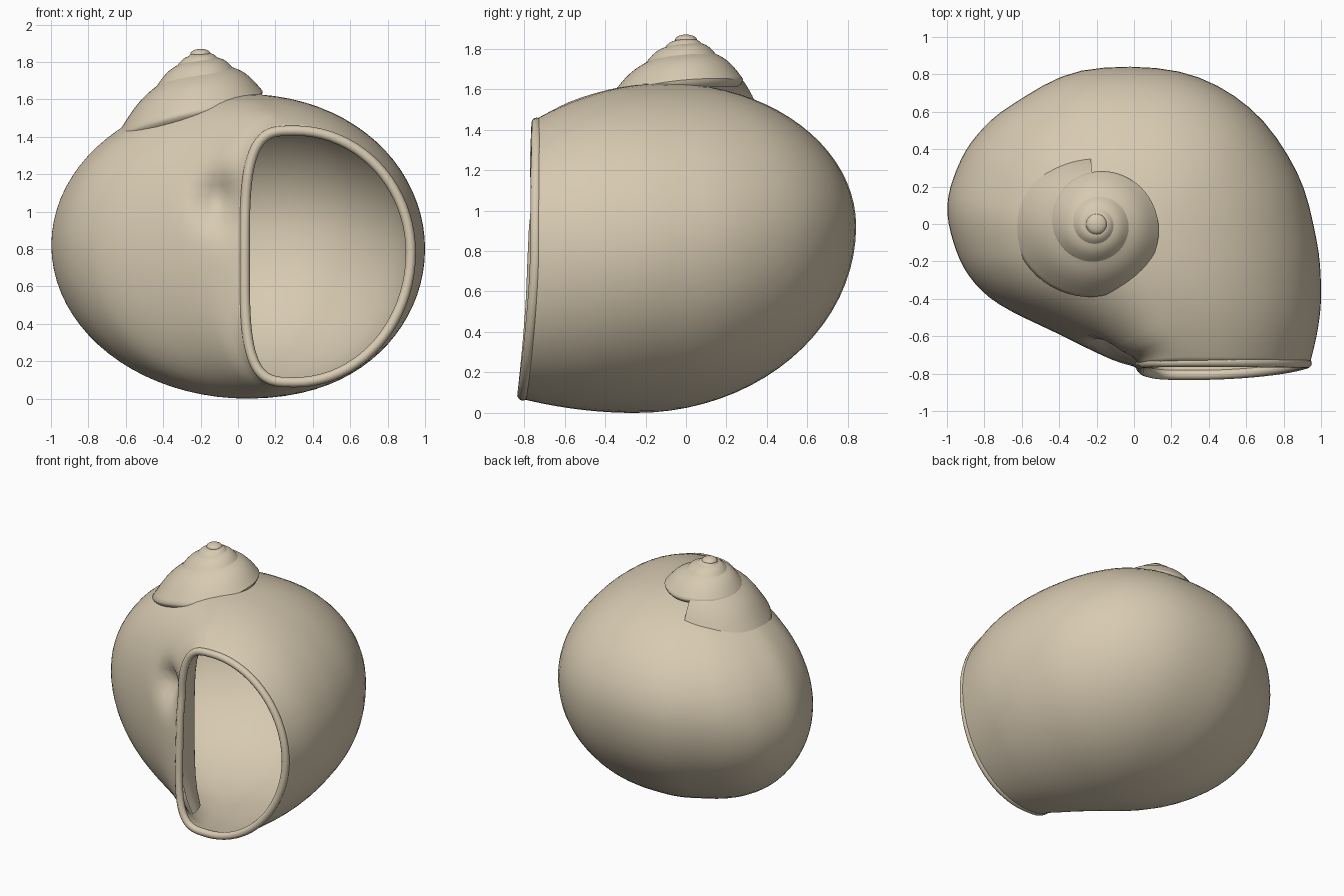
import bpy, bmesh, math
from mathutils import Vector

if "Cube" in bpy.data.objects:
    bpy.data.objects.remove(bpy.data.objects["Cube"])

mat = bpy.data.materials.new("shell_tan")
mat.diffuse_color = (0.68, 0.59, 0.44, 1)
mat.use_nodes = True
mat.node_tree.nodes["Principled BSDF"].inputs["Base Color"].default_value = mat.diffuse_color


def make(name, verts, faces, angle=50):
    me = bpy.data.meshes.new(name)
    me.from_pydata(verts, [], faces)
    bm = bmesh.new()
    bm.from_mesh(me)
    bmesh.ops.remove_doubles(bm, verts=bm.verts, dist=0.0004)
    bm.to_mesh(me)
    bm.free()
    ob = bpy.data.objects.new(name, me)
    bpy.context.collection.objects.link(ob)
    me.materials.append(mat)
    bpy.ops.object.select_all(action='DESELECT')
    ob.select_set(True)
    bpy.context.view_layer.objects.active = ob
    bpy.ops.object.shade_smooth_by_angle(angle=math.radians(angle))
    return ob


def grid_faces(rows, cols):
    return [(k * cols + j, k * cols + j + 1, (k + 1) * cols + j + 1, (k + 1) * cols + j)
            for k in range(rows - 1) for j in range(cols - 1)]


def catmull(pts, v):
    i = min(int(v), len(pts) - 2)
    f = v - i
    a, b, c, d = [Vector(pts[max(0, min(len(pts) - 1, i + o))]) for o in (-1, 0, 1, 2)]
    return 0.5 * (2 * b + (c - a) * f + (2 * a - 5 * b + 4 * c - d) * f * f
                  + (3 * b - a - 3 * c + d) * f ** 3)


# Body whorl: widest outline from outer lip round the back to inner lip;
# the last value says how far each meridian's ends move from mouth to body centre
outline = [(.94, -.752, .78, 0), (.985, -.55, .80, .3), (1.0, -.35, .80, .6),
           (.975, -.08, .82, .85), (.87, .28, .85, 1), (.62, .62, .90, 1),
           (.24, .815, .92, 1), (-.28, .82, .92, 1), (-.65, .64, .90, 1),
           (-.84, .475, .85, 1), (-.945, .30, .82, 1), (-.998, .10, .82, 1),
           (-.965, -.10, .82, 1), (-.88, -.28, .82, 1), (-.72, -.43, .80, .85),
           (-.40, -.59, .78, .6), (-.12, -.725, .75, .3), (.02, -.765, .75, 0)]
SUB, COLS = 4, 41


def meridian(v):
    x, y, z, m = catmull(outline, v)
    m = max(0.0, min(1.0, m))
    top = Vector((.30 - .28 * m, -.745 + .645 * m, 1.45 + .18 * (1 - (1 - m) ** 2)))
    low = Vector((.30 - .25 * m, -.815 + .565 * m, .07 * (1 - m) ** 2))
    p = 1 - .45 * max(0.0, (v - (len(outline) - 3)) / 2) ** 2
    pts = []
    for j in range(COLS):
        t = math.pi / 2 - math.pi * j / (COLS - 1)
        end = top if t >= 0 else low
        c, s = max(0.0, math.cos(t)) ** p, abs(math.sin(t)) ** p
        if j in (0, COLS - 1):
            c = 0.0
        # the mouth itself stays close to a leaning plane
        w = max(0.0, 1 - m / .3)
        cy = c * (1 - w) + (1 - s ** 1.5) * w
        q = Vector((end.x + (x - end.x) * c, end.y + (y - end.y) * cy, z + (end.z - z) * s))
        # navel dent beside the inner lip
        if v > 11:
            d2 = ((q.x + .11) / .09) ** 2 + ((q.z - 1.06) / .13) ** 2
            q.y += .13 * math.exp(-d2)
        pts.append(q)
    return pts


n = (len(outline) - 1) * SUB + 1
rings = [meridian(k / SUB) for k in range(n)]
body = make("body_whorl", [p for r in rings for p in r], grid_faces(n, COLS), 100)
sol = body.modifiers.new("wall", 'SOLIDIFY')
sol.thickness = 0.03
sol.offset = -1

# Rounded lip round the mouth, a swept tube set almost flush with the wall
loop = [Vector((.48 + (p.x - .48) * .965, p.y + .008, .76 + (p.z - .76) * .975))
        for p in rings[0] + rings[-1][-2:0:-1]]
verts, faces, SIDES = [], [], 12
for i, p in enumerate(loop):
    tan = (loop[(i + 1) % len(loop)] - loop[i - 1]).normalized()
    a = Vector((0, -1, 0))
    a = (a - tan * a.dot(tan)).normalized()
    b = tan.cross(a)
    for j in range(SIDES):
        w = 2 * math.pi * j / SIDES
        verts.append(p + (a * math.cos(w) + b * math.sin(w)) * .027)
L = len(loop)
for i in range(L):
    for j in range(SIDES):
        j2, i2 = (j + 1) % SIDES, (i + 1) % L
        faces.append((i * SIDES + j, i * SIDES + j2, i2 * SIDES + j2, i2 * SIDES + j))
make("mouth_lip", verts, faces)

# Short inner column that turns back behind the inner lip
path = [(.035, -.74), (.045, -.66), (.03, -.57), (-.04, -.50), (-.20, -.46)]
verts = []
for k in range(17):
    x, y = catmull(path, k / 4)
    for j in range(13):
        h = j / 6 - 1
        verts.append((x + .10 * abs(h) ** 4 * (1 - k / 16), y, .76 + .60 * h))
make("inner_column", verts, grid_faces(17, 13))


# Spire: a low cone wound as a shrinking spiral band, leaning left
def drop(b):
    return .875 * b * min(1.0, b / .45) ** .3


verts, STEPS, BAND = [], 260, 16
for i in range(STEPS + 1):
    u = 4.8 * i / STEPS
    th = math.pi / 2 + 2 * math.pi * u + math.pi / 36
    base = .53 * 1.9 ** -u
    g = min(1, u / .25)
    r = base * (.75 + .25 * g * g * (3 - 2 * g))
    inner = base / 1.9 * .96
    for j in range(BAND + 1):
        f = j / (BAND - 3)
        if f <= 1:      # sloping outer face, suture to suture
            d = inner + (r - inner) * f
            z = -drop(inner) * (1 - f) - drop(base) * f + .07 * r * math.sin(math.pi * f)
        else:           # tucked under, hidden in the whorl below
            e = (f - 1) * (BAND - 3) / 3
            d, z = r * (1 - .08 * e * e), -drop(base) - .12 * r * e
        x, y = d * math.cos(th), d * math.sin(th)
        lean = .15 * x * min(1.0, abs(x) / .40) ** .5
        verts.append((x - .2, y, 1.865 + z + lean))
faces = grid_faces(STEPS + 1, BAND + 1)
faces.append(tuple(STEPS * (BAND + 1) + j for j in range(BAND + 1)))
make("spire", verts, faces)

# Rounded tip of the spire
bpy.ops.mesh.primitive_uv_sphere_add(segments=20, ring_count=10, radius=.05,
                                     location=(-.2, 0, 1.842))
tip = bpy.context.object
tip.name = "spire_tip"
tip.scale = (1.1, 1.1, .56)
tip.data.materials.append(mat)
bpy.ops.object.shade_smooth_by_angle()
